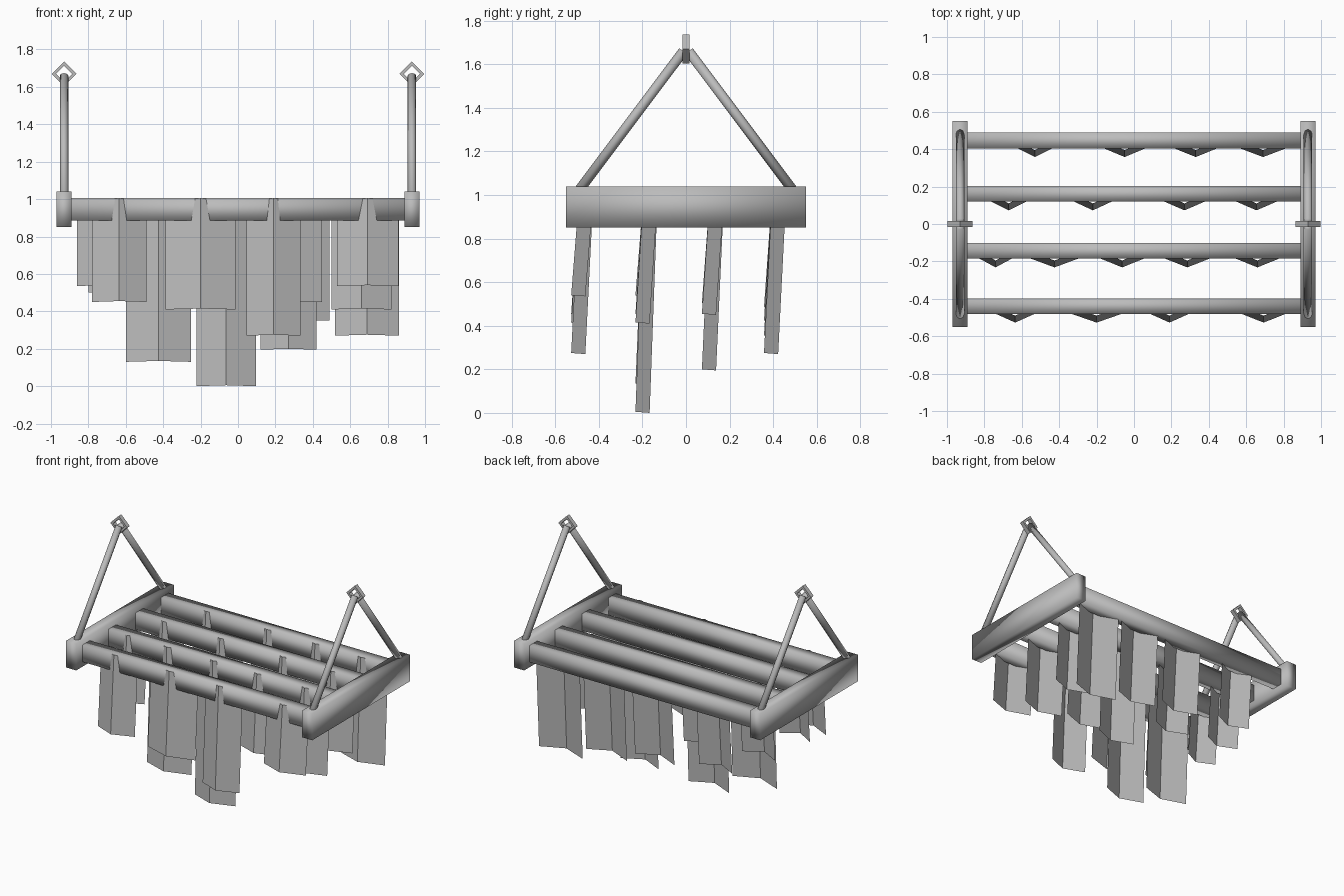
import bpy, bmesh, math
from mathutils import Vector

if "Cube" in bpy.data.objects:
    bpy.data.objects.remove(bpy.data.objects["Cube"])

grey = bpy.data.materials.new("plain grey")
grey.diffuse_color = (0.5, 0.5, 0.5, 1)
grey.use_nodes = True
grey.node_tree.nodes["Principled BSDF"].inputs["Base Color"].default_value = grey.diffuse_color


def finish(name, bm, smooth=False):
    mesh = bpy.data.meshes.new(name)
    bm.to_mesh(mesh)
    bm.free()
    mesh.materials.append(grey)
    for p in mesh.polygons:
        p.use_smooth = smooth
    ob = bpy.data.objects.new(name, mesh)
    bpy.context.collection.objects.link(ob)
    return ob


def box(name, lo, hi, smooth=True):
    bm = bmesh.new()
    bmesh.ops.create_cube(bm, size=1)
    for v in bm.verts:
        v.co = [(a + b) / 2 + c * (b - a) for a, b, c in zip(lo, hi, v.co)]
    return finish(name, bm, smooth)


def rod(name, a, b, r):
    a, b = Vector(a), Vector(b)
    bm = bmesh.new()
    bmesh.ops.create_cone(bm, cap_ends=True, segments=8, radius1=r, radius2=r,
                          depth=(b - a).length)
    ob = finish(name, bm, True)
    ob.location = (a + b) / 2
    ob.rotation_euler = (b - a).to_track_quat('Z', 'Y').to_euler()


def diamond_ring(name, x, z, outer, inner, half):
    # square frame standing on one corner
    bm = bmesh.new()
    loops = []
    for r, y in ((outer, -half), (outer, half), (inner, half), (inner, -half)):
        loops.append([bm.verts.new((x + r * math.cos(k * math.pi / 2), y,
                                    z + r * math.sin(k * math.pi / 2))) for k in range(4)])
    for i in range(4):
        p, q = loops[i], loops[(i + 1) % 4]
        for k in range(4):
            j = (k + 1) % 4
            bm.faces.new((p[k], p[j], q[j], q[k]))
    bmesh.ops.recalc_face_normals(bm, faces=bm.faces)
    finish(name, bm)


def folded_panel(name, x, rail_front, hw, bottom):
    # V-folded sheet, ridge to the front, leaning forward at the bottom
    bm = bmesh.new()
    rows = []
    for z, y in ((1.0, rail_front - 0.01), (bottom, rail_front - 0.047)):
        rows.append([bm.verts.new((x + s * hw, y + 0.065 * abs(s),
                                   z + 0.005 * (1 - abs(s)))) for s in (-1, 0, 1)])
    for k in (0, 1):
        bm.faces.new((rows[0][k], rows[1][k], rows[1][k + 1], rows[0][k + 1]))
    finish(name, bm)


# end boards, hanging rods and rings on both sides
for side, s in (("left", -1), ("right", 1)):
    x = 0.93 * s
    box(side + "_end_board", (x - 0.04, -0.55, 0.85), (x + 0.04, 0.55, 1.04))
    for end, e in (("front", -1), ("back", 1)):
        rod(f"{side}_{end}_hanging_rod", (x, 0.5 * e, 1.01), (x, 0.012 * e, 1.66), 0.023)
    diamond_ring(side + "_ring", x, 1.67, 0.066, 0.044, 0.015)

# rails: front face y, then panels as (x, half width, bottom z)
rows = (
    (-0.48, ((-0.635, 0.145, 0.45), (-0.2, 0.187, 0.41), (0.19, 0.145, 0.27), (0.693, 0.165, 0.535))),
    (-0.185, ((-0.74, 0.12, 0.535), (-0.425, 0.175, 0.13), (-0.063, 0.16, 0.0),
              (0.285, 0.165, 0.45), (0.66, 0.16, 0.41))),
    (0.12, ((-0.67, 0.13, 0.5), (-0.22, 0.14, 0.45), (0.27, 0.15, 0.195), (0.655, 0.15, 0.45))),
    (0.405, ((-0.53, 0.13, 0.48), (-0.05, 0.155, 0.42), (0.33, 0.16, 0.35), (0.69, 0.172, 0.27))),
)
for r, (y, panels) in enumerate(rows, 1):
    box(f"rail_{r}", (-0.9, y, 0.885), (0.9, y + 0.083, 1.005))
    for i, (x, hw, bottom) in enumerate(panels, 1):
        folded_panel(f"panel_{r}_{i}", x, y, hw, bottom)
